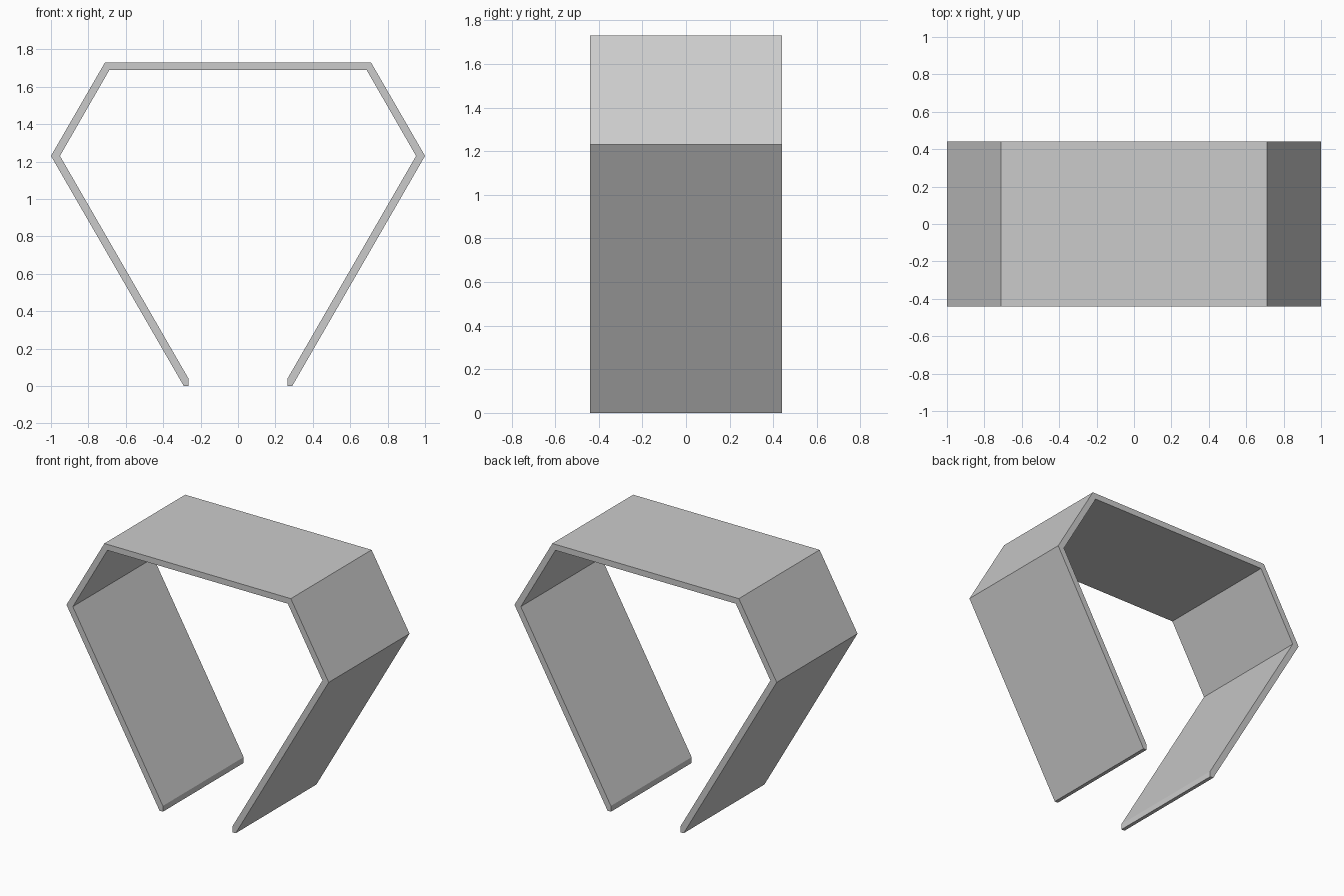
import bpy
import bmesh
from mathutils import Vector

if "Cube" in bpy.data.objects:
    bpy.data.objects.remove(bpy.data.objects["Cube"], do_unlink=True)

DEPTH = 0.88

# Plain grey material
grey = bpy.data.materials.new("plain_grey")
grey.use_nodes = True
colour = (0.6, 0.6, 0.6, 1)
grey.diffuse_color = colour
grey.node_tree.nodes["Principled BSDF"].inputs["Base Color"].default_value = colour

# Half profile of the folded band: outer side going up, inner side going down
outer = [(0.29, 0), (1, 1.23), (0.711, 1.73)]
inner = [(0.688, 1.689), (0.952, 1.23), (0.265, 0.04), (0.265, 0)]


def mirrored(points):
    return [(-x, z) for x, z in reversed(points)]


# Open band: closed outline of both halves, extruded front to back
outline = outer + mirrored(outer) + mirrored(inner) + inner
bm = bmesh.new()
front = bm.faces.new([bm.verts.new((x, -DEPTH / 2, z)) for x, z in outline])
result = bmesh.ops.extrude_face_region(bm, geom=[front], use_keep_orig=True)
back_verts = [g for g in result["geom"] if isinstance(g, bmesh.types.BMVert)]
bmesh.ops.translate(bm, verts=back_verts, vec=Vector((0, DEPTH, 0)))
bmesh.ops.recalc_face_normals(bm, faces=bm.faces)

mesh = bpy.data.meshes.new("folded_band")
bm.to_mesh(mesh)
bm.free()
mesh.materials.append(grey)
band = bpy.data.objects.new("folded_band", mesh)
bpy.context.collection.objects.link(band)
